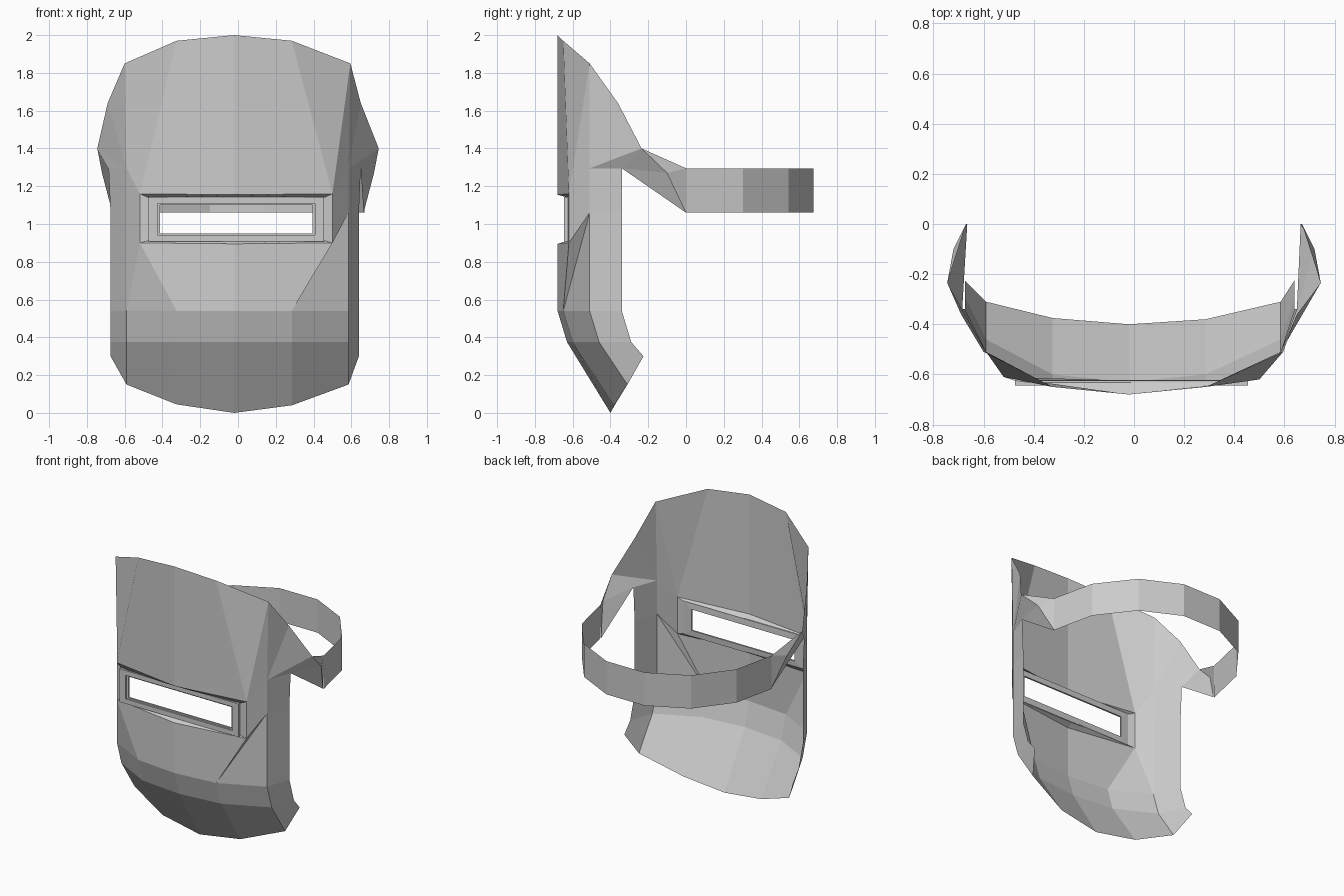
import bpy, math

if "Cube" in bpy.data.objects:
    bpy.data.objects.remove(bpy.data.objects["Cube"])


def make(name, verts, faces):
    me = bpy.data.meshes.new(name)
    me.from_pydata(verts, [], faces)
    me.update()
    ob = bpy.data.objects.new(name, me)
    bpy.context.collection.objects.link(ob)
    return ob


def make_named(name, pts, faces):
    # faces are strings of point names
    idx = {k: i for i, k in enumerate(pts)}
    return make(name, list(pts.values()), [[idx[k] for k in f.split()] for f in faces])


# Mask sheet: seven columns, a0 = left edge ... a6 = right edge
X = [-0.675, -0.59, -0.325, -0.02, 0.285, 0.585, 0.64]
Y = [-0.34, -0.51, -0.65, -0.68, -0.65, -0.51, -0.34]
bottom_z = [0.30, 0.15, 0.045, 0, 0.04, 0.15, 0.30]
bottom_y = [-0.225, -0.31, -0.375, -0.40, -0.38, -0.31, -0.225]
top_z = [1.64, 1.85, 1.97, 2.0, 1.97, 1.85, 1.64]
P = {}
for i in range(7):
    P[f"a{i}"] = (X[i], bottom_y[i], bottom_z[i])
    P[f"b{i}"] = (X[i], Y[i] + 0.05, 0.375)
    P[f"c{i}"] = (X[i], Y[i], 0.54)
    P[f"t{i}"] = (X[i], Y[i], top_z[i])
for i in (0, 1, 5, 6):
    P[f"d{i}"] = (X[i], Y[i], 1.06)
    P[f"e{i}"] = (X[i] * (1.015 if i in (0, 6) else 1), Y[i], 1.295)
P["t0"], P["t6"] = (-0.69, -0.36, 1.64), (0.65, -0.36, 1.64)
P["t1"], P["t5"] = (-0.60, -0.51, 1.85), (0.595, -0.51, 1.85)

# Raised rim (u = upper, l = lower) and its inner edge (U, L) at the window
for j, (x, y, fx) in enumerate([(-0.52, -0.61, -0.475), (-0.02, -0.68, -0.01), (0.50, -0.62, 0.455)]):
    mid = 0.005 if j == 1 else 0
    P[f"u{j}"], P[f"l{j}"] = (x, y, 1.16 - mid), (x, y, 0.90 - mid)
    P[f"U{j}"], P[f"L{j}"] = (fx, -0.625, 1.14), (fx, -0.625, 0.912)

F = []
for i in range(6):
    F += [f"a{i} a{i+1} b{i+1} b{i}", f"b{i} b{i+1} c{i+1} c{i}"]

# Strap lugs at each temple
for s, edge, inner in ((-1, 0, 1), (1, 6, 5)):
    P[f"B{edge}"] = (s * 0.745, -0.235, 1.40)
    P[f"C{edge}"] = (s * 0.72, -0.10, 1.27)
    P[f"D{edge}"] = (s * 0.665, 0, 1.06)
    P[f"E{edge}"] = (s * 0.67, 0, 1.295)
    side = ["c{i} c{o} d{o} d{i}", "d{i} d{o} e{o} e{i}", "e{i} e{o} B{o}",
            "e{i} B{o} t{o}", "e{i} t{o} t{i}", "e{o} D{o} C{o}",
            "e{o} C{o} B{o}", "B{o} C{o} E{o}", "C{o} D{o} E{o}"]
    for f in side:
        names = f.format(i=inner, o=edge).split()
        F.append(" ".join(names[::s]))

# Front panels around the window
F += ["e1 u0 t2 t1", "u0 u1 t3 t2", "u1 u2 t4 t3", "u2 t5 t4",
      "u2 e5 t5", "u2 d5 e5", "l2 d5 u2", "l2 c4 d5", "c4 c5 d5",
      "c3 c4 l2 l1", "c2 c3 l1 l0", "c1 c2 l0", "c1 l0 d1", "d1 l0 u0", "d1 u0 e1"]
# Sloped reveal between rim and window frame
F += ["u0 U0 U1 u1", "u1 U1 U2 u2", "u2 U2 L2 l2", "l2 L2 L1 l1", "l1 L1 L0 l0", "l0 L0 U0 u0"]
make_named("mask_shell", P, F)

# Window frame: nested rectangles lofted into a stepped ring
loops = [(0.0, -0.625), (0.0, -0.645), (0.048, -0.645), (0.048, -0.634), (0.061, -0.634), (0.061, -0.622)]
fv, ff = [], []
for d, y in loops:
    h = 0.7 * d
    x0, x1, z0, z1 = -0.475 + d, 0.455 - d, 0.908 + h, 1.142 - h
    fv += [(x0, y, z0), (x1, y, z0), (x1, y, z1), (x0, y, z1)]
n = len(loops)
for k in range(n):
    a, b = 4 * k, 4 * ((k + 1) % n)
    for j in range(4):
        m = (j + 1) % 4
        ff.append((a + j, a + m, b + m, b + j))
make("window_frame", fv, ff)

# Head strap: seven flat segments around the back
sv = []
for k in range(8):
    t = math.pi * k / 7
    for z in (1.06, 1.295):
        sv.append((0.67 * math.cos(t), 0.693 * math.sin(t), z))
make("head_strap", sv, [(2 * k, 2 * k + 2, 2 * k + 3, 2 * k + 1) for k in range(7)])
